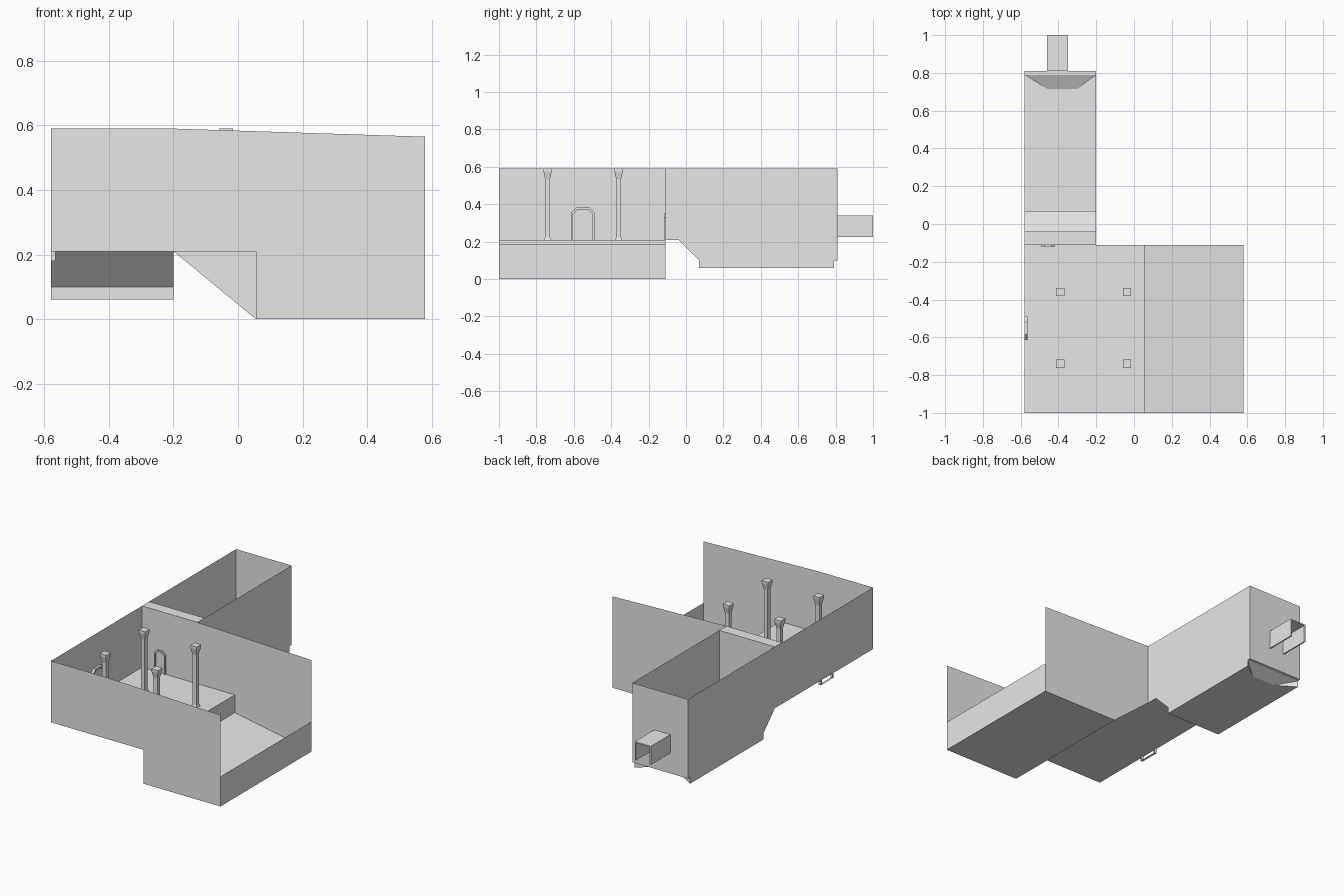
import bpy, bmesh
from mathutils import Vector

# Remove the default cube only
cube = bpy.data.objects.get("Cube")
if cube:
    bpy.data.objects.remove(cube, do_unlink=True)

grey = bpy.data.materials.new("plain_grey")
grey.use_nodes = True
grey.diffuse_color = (0.8, 0.8, 0.8, 1)
grey.node_tree.nodes["Principled BSDF"].inputs["Base Color"].default_value = (0.8, 0.8, 0.8, 1)

# Main plan and level values
L, R, STEP, PASS = -0.58, 0.58, 0.055, -0.2
FRONT, BACK, END = -1.0, -0.11, 0.81
TOP, LOWTOP, DECK, PIT, SHELF = 0.59, 0.565, 0.21, 0.06, 0.1


def sheet(name, *polygons):
    """Thin sheet object made from one or more flat polygons."""
    bm = bmesh.new()
    for poly in polygons:
        bm.faces.new([bm.verts.new(p) for p in poly])
    bmesh.ops.remove_doubles(bm, verts=bm.verts, dist=0.0005)
    mesh = bpy.data.meshes.new(name)
    bm.to_mesh(mesh)
    bm.free()
    mesh.materials.append(grey)
    obj = bpy.data.objects.new(name, mesh)
    bpy.context.collection.objects.link(obj)
    return obj


def at_x(x, pts):
    return [(x, y, z) for y, z in pts]


def at_y(y, pts):
    return [(x, y, z) for x, z in pts]


def at_z(z, pts):
    return [(x, y, z) for x, y in pts]


def rect(a0, a1, b0, b1):
    return [(a0, b0), (a1, b0), (a1, b1), (a0, b1)]


def band(name, outer, inner, depth):
    """Solid frame between two matching open outlines, pushed along depth."""
    d = Vector(depth)
    o, i = [Vector(p) for p in outer], [Vector(p) for p in inner]
    faces = []
    for k in range(len(o) - 1):
        faces += [[o[k], o[k + 1], i[k + 1], i[k]],
                  [o[k] + d, o[k + 1] + d, i[k + 1] + d, i[k] + d],
                  [o[k], o[k + 1], o[k + 1] + d, o[k] + d],
                  [i[k], i[k + 1], i[k + 1] + d, i[k] + d]]
    for k in (0, -1):
        faces.append([o[k], i[k], i[k] + d, o[k] + d])
    return sheet(name, *faces)


# Hall walls
sheet("front_wall", at_y(FRONT, [(L, DECK), (STEP, DECK), (STEP, 0), (R, 0),
                                 (R, LOWTOP), (PASS, TOP), (L, TOP)]))
sheet("back_wall", at_y(BACK, [(L, DECK), (PASS, DECK), (STEP, 0), (R, 0),
                               (R, LOWTOP), (PASS, TOP), (L, TOP)]))
sheet("hall_side_wall", at_x(L, rect(FRONT, BACK, DECK, TOP)))
sheet("low_end_wall", at_x(R, rect(FRONT, BACK, 0, 0.185)))

# Hall floors
sheet("upper_floor", at_z(DECK, rect(L, STEP, FRONT, BACK)))
sheet("floor_step", at_x(STEP, rect(FRONT, BACK, 0, DECK)))
sheet("lower_base", at_z(0, rect(STEP, R, FRONT, BACK)))
sheet("lower_ramp", [(STEP, FRONT, SHELF), (R, FRONT, 0.002),
                     (R, BACK, 0.002), (STEP, BACK, SHELF)])

# Passage side walls share one stepped outline
side = [(BACK, DECK), (-0.04, DECK), (0.07, SHELF), (0.07, PIT),
        (0.79, PIT), (0.79, SHELF), (END, SHELF), (END, TOP), (BACK, TOP)]
for name, x in (("passage_right_wall", L), ("passage_left_wall", PASS)):
    sheet(name, at_x(x, side))
sheet("passage_end_wall", at_y(END, rect(L, PASS, SHELF, TOP)))
sheet("passage_entry_block",
      at_z(TOP, rect(L, PASS, BACK, -0.04)),
      at_y(-0.04, rect(L, PASS, DECK, TOP)))

# Passage floor: entry, slope, drop, pit
run = side[:4]
sheet("passage_slope", *[[(L, *a), (PASS, *a), (PASS, *b), (L, *b)]
                         for a, b in zip(run, run[1:])])
sheet("pit_floor", at_z(PIT, [(L, 0.07), (PASS, 0.07), (PASS, 0.79),
                              (-0.3, 0.715), (-0.46, 0.715), (L, 0.79)]))

# Bevelled rise at the far end of the pit
a, b = (PASS, 0.79, SHELF), (L, 0.79, SHELF)
p, q = (-0.3, 0.715, PIT), (-0.46, 0.715, PIT)
sheet("pit_end_rise", [p, a, b, q], [p, a, (PASS, 0.79, PIT)], [q, b, (L, 0.79, PIT)])
sheet("pit_end_ledge", at_z(SHELF, rect(L, PASS, 0.79, END)))

# Winding trail across the pit
left = [(-0.4, 0.08), (-0.375, 0.16), (-0.38, 0.24), (-0.44, 0.27),
        (-0.48, 0.36), (-0.44, 0.42), (-0.39, 0.45)]
right = [(-0.325, 0.08), (-0.285, 0.17), (-0.3, 0.25), (-0.36, 0.3),
         (-0.43, 0.37), (-0.4, 0.42), (-0.335, 0.455)]
sheet("trail", *[at_z(PIT + 0.003, [left[k], right[k], right[k + 1], left[k + 1]])
                 for k in range(len(left) - 1)])

# Four square pillars with flared foot and head
rings = [(0.018, DECK), (0.013, 0.225), (0.013, 0.535), (0.022, 0.575), (0.022, TOP)]


def square(cx, cy, h, z):
    return at_z(z, rect(cx - h, cx + h, cy - h, cy + h))


for n, (cx, cy) in enumerate([(-0.39, -0.74), (-0.39, -0.36), (-0.037, -0.74), (-0.037, -0.36)]):
    loops = [square(cx, cy, h, z) for h, z in rings]
    faces = [[lo[k], lo[(k + 1) % 4], hi[(k + 1) % 4], hi[k]]
             for lo, hi in zip(loops, loops[1:]) for k in range(4)]
    sheet(f"pillar_{n + 1}", loops[0], loops[-1], *faces)


# Arched door frames on the side wall and back wall
def arch(mid, half, bottom, top, cut):
    return [(mid - half, bottom), (mid - half, top - cut), (mid - half + cut, top),
            (mid + half - cut, top), (mid + half, top - cut), (mid + half, bottom)]


band("side_door_frame", at_x(L, arch(-0.552, 0.063, 0.18, 0.385, 0.03)),
     at_x(L, arch(-0.552, 0.053, 0.18, 0.373, 0.026)), (0.015, 0, 0))
sheet("side_door_sill", at_z(0.18, rect(L, L + 0.015, -0.615, -0.489)))
band("back_door_frame", at_y(BACK, arch(-0.455, 0.038, DECK, 0.35, 0.02)),
     at_y(BACK, arch(-0.455, 0.03, DECK, 0.34, 0.017)), (0, -0.008, 0))

# Open-bottomed spout on the passage end
band("end_spout",
     at_y(END, [(-0.46, 0.225), (-0.46, 0.34), (-0.35, 0.34), (-0.35, 0.225)]),
     at_y(END, [(-0.452, 0.225), (-0.452, 0.332), (-0.358, 0.332), (-0.358, 0.225)]),
     (0, 0.19, 0))
